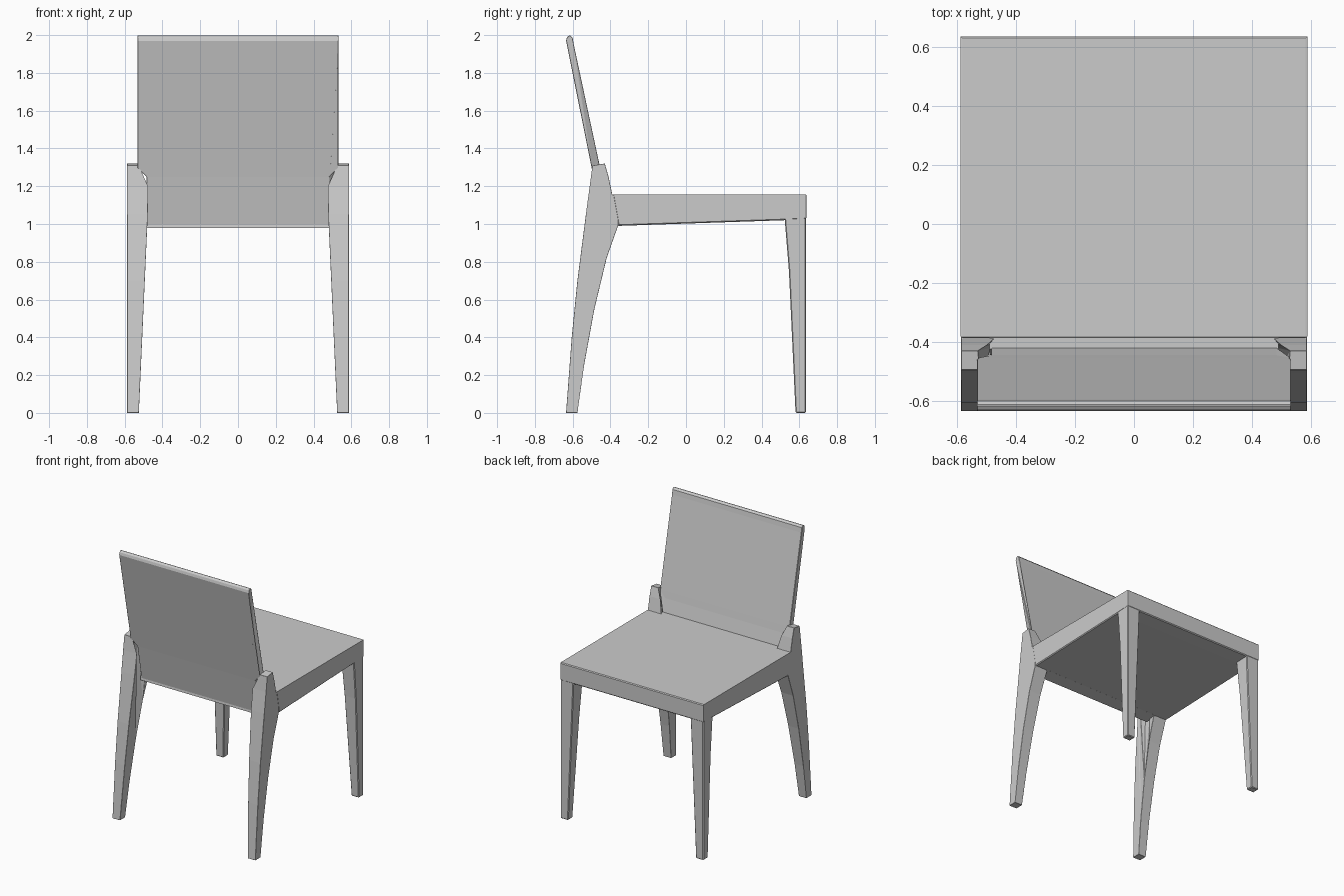
import bpy
import bmesh

if "Cube" in bpy.data.objects:
    bpy.data.objects.remove(bpy.data.objects["Cube"], do_unlink=True)

grey = bpy.data.materials.new("plain grey")
grey.use_nodes = True
colour = (0.6, 0.6, 0.6, 1)
grey.diffuse_color = colour
grey.node_tree.nodes["Principled BSDF"].inputs["Base Color"].default_value = colour

OUTER = 0.587


def loft(name, profile, left, right, bevel=0.006, mirror=False):
    """Solid from a (y, z) profile; left and right give x for each height z."""
    bm = bmesh.new()
    rings = [[bm.verts.new((side(z), y, z)) for y, z in profile]
             for side in (left, right)]
    count = len(profile)
    caps = [bm.faces.new(ring) for ring in rings]
    for i in range(count):
        j = (i + 1) % count
        bm.faces.new((rings[0][i], rings[0][j], rings[1][j], rings[1][i]))
    bmesh.ops.triangulate(bm, faces=caps)
    bmesh.ops.recalc_face_normals(bm, faces=bm.faces)
    mesh = bpy.data.meshes.new(name)
    bm.to_mesh(mesh)
    bm.free()
    mesh.materials.append(grey)
    obj = bpy.data.objects.new(name, mesh)
    bpy.context.collection.objects.link(obj)
    if mirror:
        obj.modifiers.new("mirror", "MIRROR")
    if bevel:
        mod = obj.modifiers.new("soft edges", "BEVEL")
        mod.width = bevel
        mod.segments = 1
        mod.limit_method = "ANGLE"
        mod.angle_limit = 0.7
    return obj


def outer_side(z):
    return OUTER


def leg_inner(z):
    # Legs narrow towards the floor; the post tip narrows again
    if z > 1.2:
        return 0.475 + (z - 1.2) * 0.45
    return 0.525 - 0.045 * min(z, 1.1)


# Splayed rear legs that rise into short posts beside the backrest
rear_leg = [(-0.635, 0), (-0.575, 0), (-0.54, 0.25), (-0.485, 0.55),
            (-0.42, 0.82), (-0.36, 0.99), (-0.36, 1.15), (-0.39, 1.155),
            (-0.41, 1.25), (-0.43, 1.32), (-0.495, 1.31), (-0.508, 1.2),
            (-0.53, 1.05), (-0.575, 0.7), (-0.605, 0.4)]
loft("rear_legs", rear_leg, leg_inner, outer_side, mirror=True)

# Straight front legs, tapered on the inside
front_leg = [(0.58, 0), (0.635, 0), (0.635, 1.15), (0.52, 1.15),
             (0.523, 1.02), (0.545, 0.75)]
loft("front_legs", front_leg, leg_inner, outer_side, mirror=True)

# Seat slab
seat = [(0.637, 1.025), (0.637, 1.157), (-0.39, 1.157), (-0.42, 1.15),
        (-0.44, 0.985), (-0.36, 0.99), (0.523, 1.02)]


def seat_edge(z):
    return OUTER + 0.001


# Seat back end sits between the rear posts, so the slab is split there
seat_main = [p for p in seat if p[0] > -0.4]
seat_back = [(-0.35, 1.155), (-0.425, 1.155), (-0.445, 0.98), (-0.35, 0.99)]
loft("seat", seat_main, lambda z: -seat_edge(z), seat_edge)
loft("seat_rear_edge", seat_back, lambda z: -0.49, lambda z: 0.49, bevel=0)


# Leaning backrest, narrower where it passes between the posts
def back_edge(z):
    return 0.484 if z < 1.26 else 0.533


backrest = [(-0.44, 0.98), (-0.49, 1.25), (-0.5, 1.3), (-0.635, 1.97),
            (-0.63, 1.99), (-0.615, 2.0), (-0.6, 1.985), (-0.594, 1.95),
            (-0.455, 1.3), (-0.445, 1.25), (-0.42, 1.15), (-0.4, 0.985)]
loft("backrest", backrest, lambda z: -back_edge(z), back_edge, bevel=0.004)
